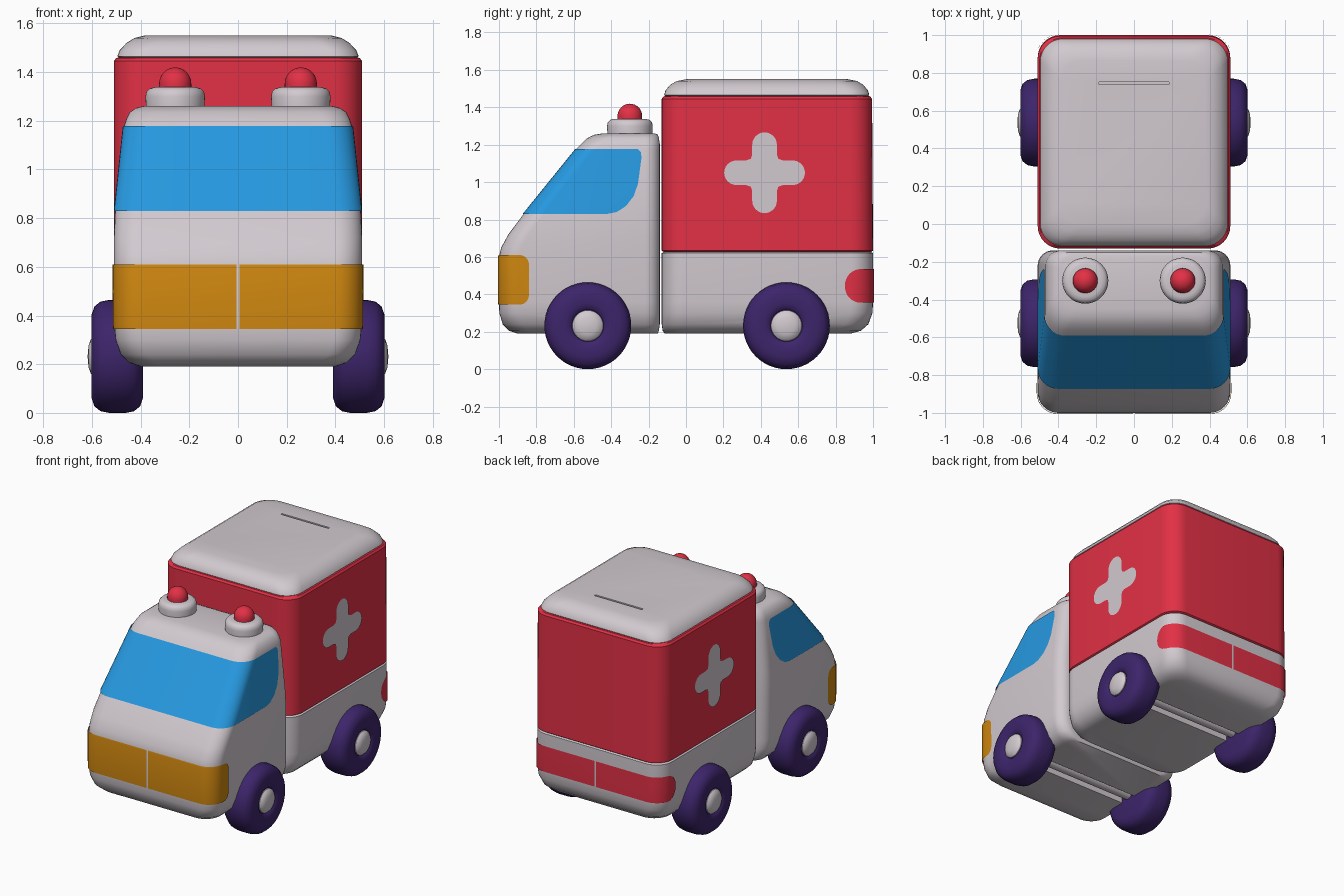
import bpy, bmesh, math
from mathutils.bvhtree import BVHTree

if "Cube" in bpy.data.objects:
    bpy.data.objects.remove(bpy.data.objects["Cube"])


def material(name, rgb):
    m = bpy.data.materials.new(name)
    m.diffuse_color = (*rgb, 1)
    m.use_nodes = True
    m.node_tree.nodes["Principled BSDF"].inputs["Base Color"].default_value = m.diffuse_color
    return m


WHITE = material("light_grey", (0.64, 0.59, 0.63))
RED = material("red", (0.76, 0.03, 0.06))
BLUE = material("window_blue", (0.02, 0.32, 0.75))
ORANGE = material("headlight_orange", (0.62, 0.24, 0.005))
PURPLE = material("tyre_purple", (0.046, 0.018, 0.145))


def to_object(name, bm, mats):
    bmesh.ops.recalc_face_normals(bm, faces=bm.faces)
    me = bpy.data.meshes.new(name)
    bm.to_mesh(me)
    bm.free()
    for m in mats:
        me.materials.append(m)
    ob = bpy.data.objects.new(name, me)
    bpy.context.collection.objects.link(ob)
    return ob


def loft(name, rows, rf, rb, mats, grow=0.0, rule=None):
    """Stack of rounded rectangles; each row is (z, front y, back y, half width)."""
    bm = bmesh.new()
    rings = []
    n = 8
    for z, y0, y1, w in rows:
        y0, y1, w = y0 - grow, y1 + grow, w + grow
        ring = []
        corners = [(w - rf, y0 + rf, rf), (w - rb, y1 - rb, rb),
                   (rb - w, y1 - rb, rb), (rf - w, y0 + rf, rf)]
        for k, (cx, cy, r) in enumerate(corners):
            for i in range(n + 1):
                a = math.pi / 2 * (k - 1 + i / n)
                ring.append(bm.verts.new((cx + r * math.cos(a), cy + r * math.sin(a), z)))
        rings.append(ring)
    for a, b in zip(rings, rings[1:]):
        for i in range(len(a)):
            j = (i + 1) % len(a)
            f = bm.faces.new((a[i], a[j], b[j], b[i]))
            if rule:
                f.material_index = rule(f.calc_center_median().z)
    bm.faces.new(rings[0][::-1])
    bm.faces.new(rings[-1])
    return to_object(name, bm, mats)


def prism(pts, x0, x1):
    """Side profile (y, z) extruded across x."""
    bm = bmesh.new()
    a = [bm.verts.new((x0, y, z)) for y, z in pts]
    b = [bm.verts.new((x1, y, z)) for y, z in pts]
    bm.faces.new(a)
    bm.faces.new(b[::-1])
    for i in range(len(a)):
        j = (i + 1) % len(a)
        bm.faces.new((a[i], b[i], b[j], a[j]))
    ob = to_object("cutter", bm, [])
    ob.hide_render = True
    return ob


def boolean(ob, cutter, op):
    m = ob.modifiers.new("cut", 'BOOLEAN')
    m.operation, m.object, m.solver = op, cutter, 'EXACT'
    bpy.context.view_layer.update()
    dg = bpy.context.evaluated_depsgraph_get()
    me = bpy.data.meshes.new_from_object(ob.evaluated_get(dg))
    ob.modifiers.clear()
    ob.data = me
    bpy.data.objects.remove(cutter)


def skin_plate(name, rows, rf, rb, mat, pts, x0=-0.7, x1=0.7):
    """Thin plate hugging the body skin where the profile passes through it."""
    ob = loft(name, rows, rf, rb, [mat], grow=0.005)
    bm = bmesh.new()
    bm.from_mesh(ob.data)
    tree = BVHTree.FromBMesh(bm)
    bm.free()
    boolean(ob, prism(pts, x0, x1), 'INTERSECT')
    bm = bmesh.new()
    bm.from_mesh(ob.data)
    inner = []
    for f in bm.faces:
        f.material_index = 0
        if tree.find_nearest(f.calc_center_median())[3] > 0.006:
            inner.append(f)
    bmesh.ops.delete(bm, geom=inner, context='FACES')
    bm.to_mesh(ob.data)
    bm.free()
    return ob


def lathe(name, prof, centre, mat, axis='z', side=1, n=48):
    """Profile (radius, height) spun round z or x."""
    bm = bmesh.new()
    cx, cy, cz = centre
    rings = []
    for r, h in prof:
        ring = []
        for i in range(n if r > 0 else 1):
            u, v = r * math.cos(2 * math.pi * i / n), r * math.sin(2 * math.pi * i / n)
            co = (cx + u, cy + v, cz + h) if axis == 'z' else (cx + side * h, cy + u, cz + v)
            ring.append(bm.verts.new(co))
        rings.append(ring)
    for a, b in zip(rings, rings[1:]):
        for i in range(n):
            j = (i + 1) % n
            if len(a) == 1:
                bm.faces.new((a[0], b[j], b[i]))
            elif len(b) == 1:
                bm.faces.new((a[i], a[j], b[0]))
            else:
                bm.faces.new((a[i], a[j], b[j], b[i]))
    return to_object(name, bm, [mat])


def rounded(y0, y1, z0, z1, r, n=8):
    pts = []
    for k, (cy, cz) in enumerate([(y1 - r, z0 + r), (y1 - r, z1 - r), (y0 + r, z1 - r), (y0 + r, z0 + r)]):
        for i in range(n + 1):
            a = math.pi / 2 * (k - 1 + i / n)
            pts.append((cy + r * math.cos(a), cz + r * math.sin(a)))
    return pts


# Cab body
cab = [(0.19, -0.90, -0.15, 0.40), (0.205, -0.945, -0.145, 0.445), (0.24, -0.98, -0.14, 0.482),
       (0.30, -0.998, -0.14, 0.503), (0.36, -1.0, -0.14, 0.509), (0.60, -1.0, -0.14, 0.51),
       (0.65, -0.988, -0.14, 0.51), (0.72, -0.95, -0.14, 0.51), (0.83, -0.868, -0.14, 0.505),
       (1.18, -0.585, -0.14, 0.468), (1.205, -0.56, -0.14, 0.46), (1.235, -0.53, -0.145, 0.445),
       (1.253, -0.49, -0.15, 0.42), (1.26, -0.45, -0.165, 0.39)]
cab_ob = loft("cab_body", cab, 0.11, 0.08, [WHITE])

# Rear box body: grey base, red walls, grey roof, with seam grooves
box = [(0.19, -0.115, 0.88, 0.40), (0.205, -0.125, 0.935, 0.445), (0.24, -0.13, 0.975, 0.482),
       (0.30, -0.13, 0.997, 0.503), (0.36, -0.13, 1.0, 0.51), (0.62, -0.13, 1.0, 0.51),
       (0.627, -0.12, 0.99, 0.50), (0.634, -0.13, 1.0, 0.51), (1.445, -0.13, 0.995, 0.51),
       (1.458, -0.12, 0.985, 0.50), (1.46, -0.11, 0.975, 0.49), (1.465, -0.117, 0.98, 0.496),
       (1.49, -0.11, 0.973, 0.486), (1.52, -0.085, 0.948, 0.458), (1.54, -0.05, 0.915, 0.425),
       (1.55, 0.0, 0.865, 0.385)]
box_ob = loft("rear_box", box, 0.12, 0.12, [WHITE, RED], rule=lambda z: 1 if 0.63 < z < 1.4595 else 0)
# Slot in the roof
boolean(box_ob, prism([(0.738, 1.45), (0.752, 1.45), (0.752, 1.6), (0.738, 1.6)], -0.185, 0.185), 'DIFFERENCE')

# Wrap-round windscreen
skin_plate("window_band", cab, 0.11, 0.08, BLUE,
           [(-1.1, 0.83), (-0.42, 0.83), (-0.37, 0.84), (-0.32, 0.873), (-0.28, 0.925), (-0.257, 0.99),
            (-0.238, 1.13), (-0.241, 1.16), (-0.258, 1.178), (-1.1, 1.178)])

# Headlights and tail lights, split at the middle
for side, x0, x1 in (("left", -0.7, -0.006), ("right", 0.006, 0.7)):
    skin_plate(side + "_headlight", cab, 0.11, 0.08, ORANGE, rounded(-1.2, -0.84, 0.345, 0.61, 0.05), x0, x1)
    skin_plate(side + "_tail_light", box, 0.12, 0.12, RED, rounded(0.85, 1.2, 0.355, 0.535, 0.085), x0, x1)

# Crosses on both box walls
cross = []
for k in range(4):
    arm = [(0.15 + 0.066 * math.cos(a), 0.066 * math.sin(a))
           for a in (math.pi * (i / 12 - 0.5) for i in range(13))]
    arm += [(0.098, 0.066), (0.074, 0.074), (0.066, 0.098)]
    c, s = math.cos(k * math.pi / 2), math.sin(k * math.pi / 2)
    cross += [(0.42 + u * c - v * s, 1.05 + u * s + v * c) for u, v in arm]
skin_plate("side_crosses", box, 0.12, 0.12, WHITE, cross)

# Wheels, hubs and axles in grooves
tyre = [(0, 0.39), (0.17, 0.39), (0.205, 0.402), (0.225, 0.427), (0.232, 0.46), (0.232, 0.53), (0.225, 0.565),
        (0.205, 0.59), (0.17, 0.602), (0.12, 0.602), (0.095, 0.596), (0.085, 0.585), (0, 0.585)]
hub = [(0.084, 0.575), (0.082, 0.592), (0.07, 0.605), (0.045, 0.614), (0, 0.618)]
for label, y, body in (("front", -0.525, cab_ob), ("rear", 0.537, box_ob)):
    boolean(body, prism([(y - 0.06, 0.1), (y + 0.06, 0.1), (y + 0.06, 0.26), (y - 0.06, 0.26)], -0.7, 0.7), 'DIFFERENCE')
    lathe(label + "_axle", [(0, -0.4), (0.04, -0.4), (0.04, 0.4), (0, 0.4)], (0, y, 0.232), WHITE, 'x', n=24)
    for side, s in (("left", -1), ("right", 1)):
        lathe(f"{label}_{side}_wheel", tyre, (0, y, 0.232), PURPLE, 'x', s)
        lathe(f"{label}_{side}_hub", hub, (0, y, 0.232), WHITE, 'x', s, 32)

# Roof beacons
base = [(0.12, 1.25), (0.122, 1.30), (0.118, 1.32), (0.105, 1.333), (0.085, 1.338), (0, 1.338)]
dome = [(0.066, 1.33)] + [(0.066 * math.cos(a), 1.353 + 0.066 * math.sin(a))
                          for a in (math.pi / 2 * i / 8 for i in range(8))] + [(0, 1.419)]
for side, x in (("left", -0.258), ("right", 0.258)):
    lathe(side + "_beacon_base", base, (x, -0.30, 0), WHITE)
    lathe(side + "_beacon_light", dome, (x, -0.30, 0), RED, n=32)

# Smooth shading with crisp edges
for ob in bpy.context.collection.objects:
    ob.data.shade_smooth()
    ob.data.set_sharp_from_angle(angle=math.radians(35))
